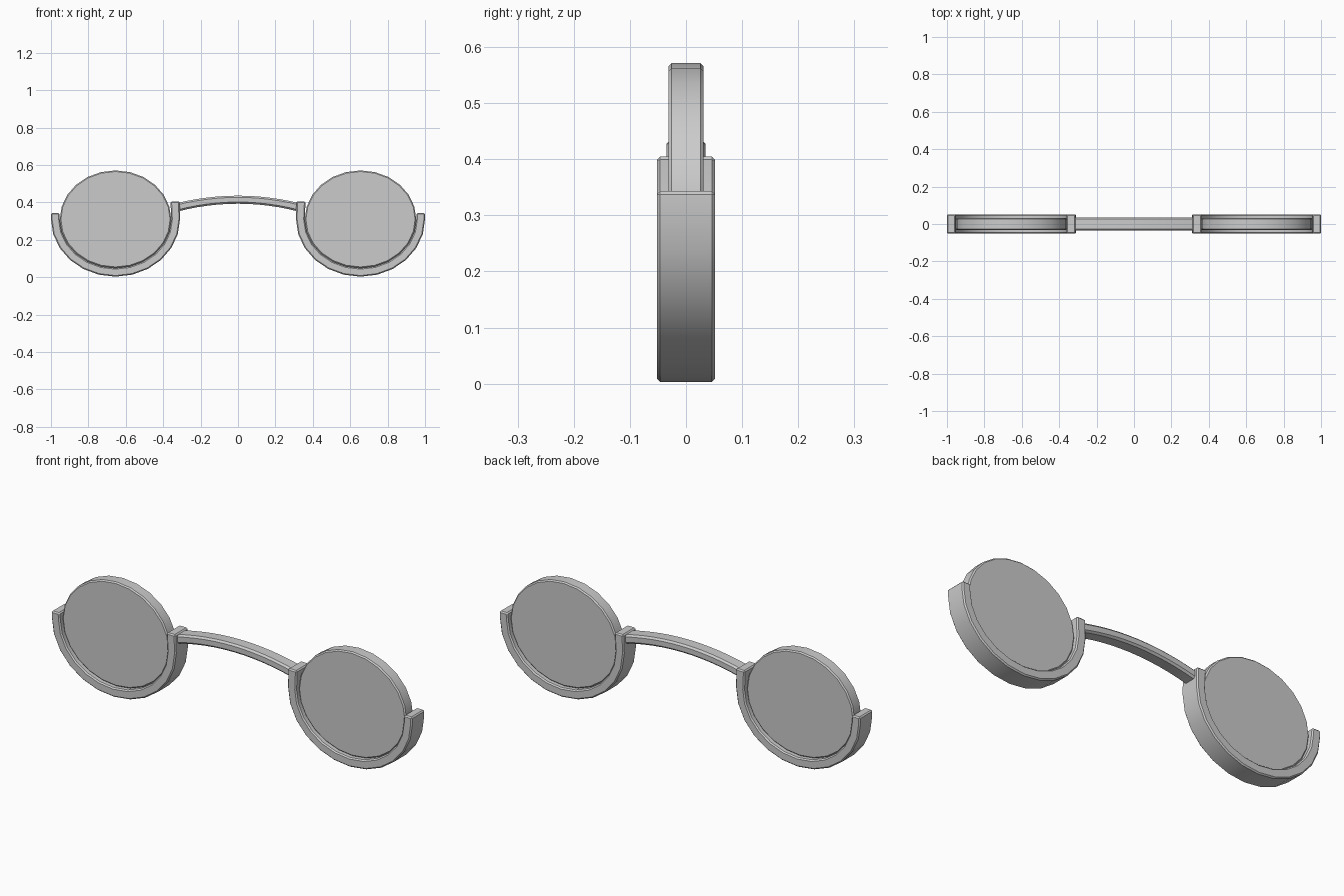
import bpy, bmesh, math

if "Cube" in bpy.data.objects:
    bpy.data.objects.remove(bpy.data.objects["Cube"])


def finish(name, bm, bevel):
    """Bevel the sharp edges, then make a smooth-by-angle object."""
    bmesh.ops.recalc_face_normals(bm, faces=bm.faces)
    sharp = [e for e in bm.edges if e.calc_face_angle(0) > math.radians(40)]
    bmesh.ops.bevel(bm, geom=sharp, offset=bevel, segments=1,
                    profile=0.5, affect='EDGES', clamp_overlap=True)
    me = bpy.data.meshes.new(name)
    bm.to_mesh(me)
    bm.free()
    ob = bpy.data.objects.new(name, me)
    bpy.context.collection.objects.link(ob)
    bpy.ops.object.select_all(action='DESELECT')
    ob.select_set(True)
    bpy.context.view_layer.objects.active = ob
    bpy.ops.object.shade_smooth_by_angle(angle=math.radians(30))
    return ob


def band(name, outer, inner, half_depth, bevel):
    """Solid strip between two XZ outlines, given thickness along Y."""
    bm = bmesh.new()
    rings = []
    for (ox, oz), (ix, iz) in zip(outer, inner):
        rings.append([bm.verts.new(p) for p in (
            (ox, -half_depth, oz), (ox, half_depth, oz),
            (ix, half_depth, iz), (ix, -half_depth, iz))])
    for a, b in zip(rings, rings[1:]):
        for k in range(4):
            n = (k + 1) % 4
            bm.faces.new((a[k], a[n], b[n], b[k]))
    bm.faces.new(rings[0])
    bm.faces.new(rings[-1][::-1])
    return finish(name, bm, bevel)


CX, CZ = 0.655, 0.31


def half_ellipse(rx, rz, s, end_in, end_out):
    """Lower half ellipse with straight inner and outer ends."""
    pts = [end_in]
    for i in range(13):
        t = math.pi + math.pi * i / 12
        pts.append((CX + rx * math.cos(t), CZ + rz * math.sin(t)))
    pts.append(end_out)
    return [(s * x, z) for x, z in pts]


for side, s in (("left", -1), ("right", 1)):
    # half rim cradling the lens
    outer = half_ellipse(0.345, 0.307, s, (0.312, 0.405), (1.0, 0.343))
    inner = half_ellipse(0.298, 0.261, s, (0.361, 0.405), (0.955, 0.343))
    band(f"{side}_rim", outer, inner, 0.052, 0.006)

    # oval lens
    bm = bmesh.new()
    bmesh.ops.create_cone(bm, cap_ends=True, segments=24,
                          radius1=1, radius2=1, depth=0.063)
    for v in bm.verts:
        x, y, z = v.co
        v.co = (s * CX + 0.298 * x, z, CZ + 0.261 * y)
    finish(f"{side}_lens", bm, 0.006)

# arched nose bridge
N = 12
top, bottom = [], []
for i in range(N + 1):
    x = -0.33 + 0.66 * i / N
    drop = 0.042 * (x / 0.33) ** 2
    lean = 0.005 * x / 0.33
    top.append((x + lean, 0.436 - drop))
    bottom.append((x - lean, 0.393 - drop))
band("bridge", top, bottom, 0.035, 0.009)
